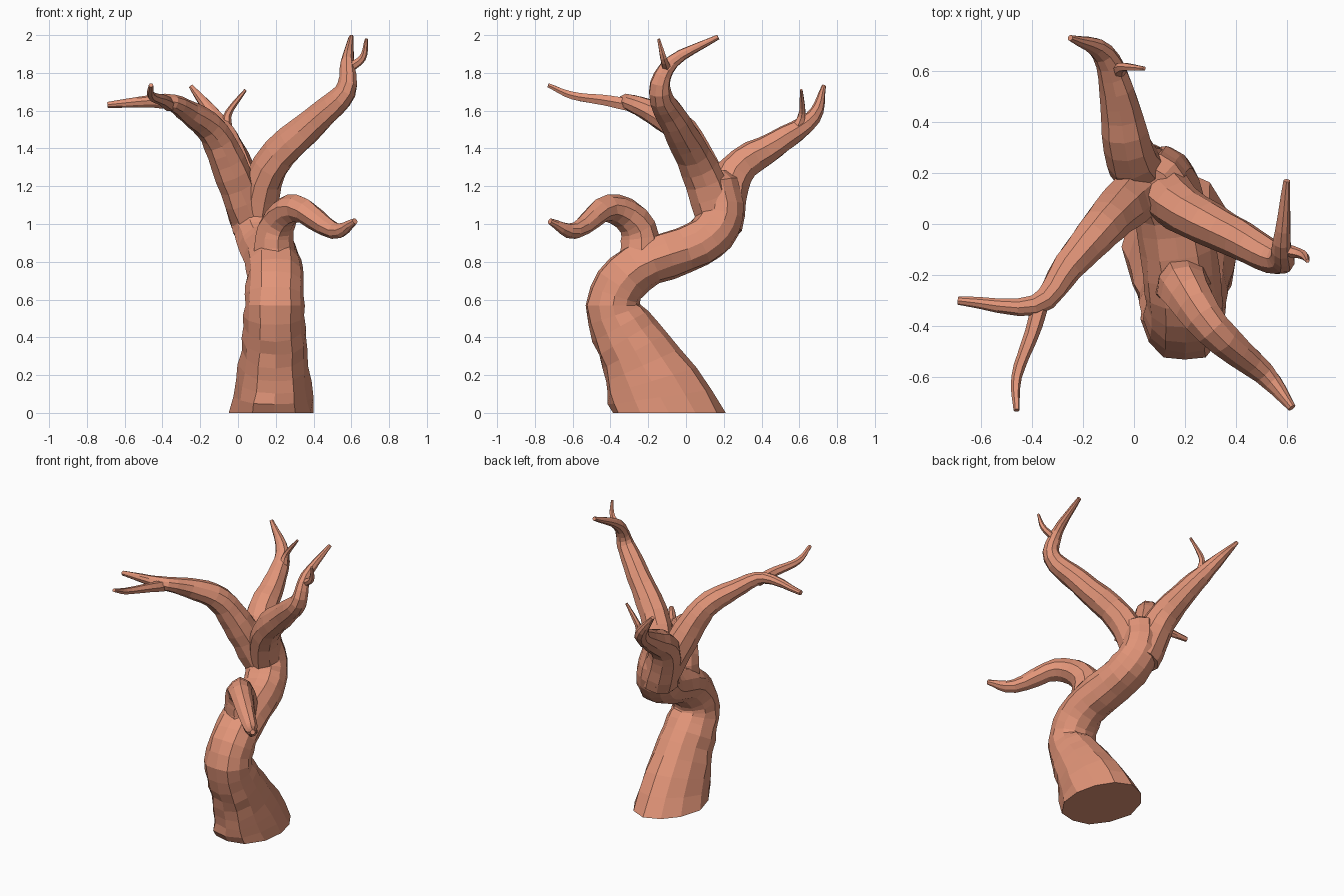
import bpy, bmesh, math, random
from mathutils import Vector

if "Cube" in bpy.data.objects:
    bpy.data.objects.remove(bpy.data.objects["Cube"])

random.seed(4)
bark = bpy.data.materials.new("bark")
bark.diffuse_color = (0.76, 0.30, 0.19, 1)
bark.use_nodes = True
bark.node_tree.nodes["Principled BSDF"].inputs["Base Color"].default_value = bark.diffuse_color


def spline(pts, steps):
    """Catmull-Rom curve through the points."""
    pts = [Vector(p) for p in pts]
    ext = [pts[0] * 2 - pts[1]] + pts + [pts[-1] * 2 - pts[-2]]
    out = []
    for a, b, c, d in zip(ext, ext[1:], ext[2:], ext[3:]):
        for s in range(steps):
            t = s / steps
            out.append(0.5 * (2 * b + (c - a) * t + (2 * a - 5 * b + 4 * c - d) * t * t
                              + (3 * b - a - 3 * c + d) * t ** 3))
    return out + [pts[-1]]


def limb(name, pts, radii, sides, grounded=False):
    """Closed, faceted, lumpy tube; radii(s, z) gives its two half widths."""
    pos = spline(pts, 4)
    last = len(pos) - 1
    lumps = [random.uniform(0.95, 1.07) for _ in range(sides)]
    bm = bmesh.new()
    u = Vector((1, 0, 0))
    rings = []
    for i, c in enumerate(pos):
        t = (pos[min(i + 1, last)] - pos[max(i - 1, 0)]).normalized()
        if grounded:  # foot starts level and tilts gradually
            t = Vector((0, 0, 1)).lerp(t, min(1, c.z / 0.3)).normalized()
        u = (u - t * u.dot(t)).normalized()
        v = t.cross(u)
        ra, rb = radii(i / last, c.z)
        ring = []
        for k in range(sides):
            a = math.tau * k / sides
            f = lumps[k] * random.uniform(0.96, 1.04)
            p = c + (u * math.cos(a) * ra + v * math.sin(a) * rb) * f
            if grounded:
                p.z = 0 if i == 0 else max(p.z, 0.02)
            ring.append(bm.verts.new(p))
        rings.append(ring)
    for lo, hi in zip(rings, rings[1:]):
        for k in range(sides):
            n = (k + 1) % sides
            bm.faces.new((lo[k], lo[n], hi[n], hi[k]))
    bm.faces.new(rings[0][::-1])
    bm.faces.new(rings[-1])
    bmesh.ops.recalc_face_normals(bm, faces=bm.faces)
    me = bpy.data.meshes.new(name)
    bm.to_mesh(me)
    bm.free()
    me.materials.append(bark)
    ob = bpy.data.objects.new(name, me)
    bpy.context.collection.objects.link(ob)
    return ob


def trunk_radii(s, z):
    k = 0.65 if s == 1 else 1
    return (k * (0.125 + 0.095 * math.exp(-z / 0.5)),
            k * (0.12 + 0.18 * math.exp(-(z / 0.38) ** 1.4)))


# S-shaped trunk with a wide oval foot
tree = limb("tree", [(.19, -.09, 0), (.2, -.27, .33), (.2, -.385, .57), (.2, -.26, .765),
                     (.15, .06, .89), (.1, .185, 1.04), (.06, .14, 1.26)],
            trunk_radii, 12, True)
bpy.context.view_layer.objects.active = tree


def grow(name, r0, r1, *pts):
    """Tapering branch welded into the tree's skin."""
    def taper(s, z):
        r = r1 + (r0 - r1) * (1 - s ** 1.2)
        return r, r
    branch = limb(name, pts, taper, 9 if r0 > 0.06 else 6)
    mod = tree.modifiers.new(name, "BOOLEAN")
    mod.operation = "UNION"
    mod.solver = "EXACT"
    mod.object = branch
    bpy.ops.object.modifier_apply(modifier=mod.name)
    bpy.data.objects.remove(branch)


crotch = Vector((.09, .185, .98))  # the three boughs spring from inside the trunk here

# left bough and its fork
grow("left_bough", .115, .016, crotch, (-.03, .08, 1.27), (-.13, -.02, 1.485),
     (-.26, -.17, 1.59), (-.39, -.32, 1.65), (-.69, -.3, 1.63))
grow("left_twig", .036, .012, (-.36, -.29, 1.63), (-.4, -.43, 1.655), (-.46, -.6, 1.68),
     (-.46, -.73, 1.735))

# right bough, rising to the top
grow("right_bough", .112, .013, crotch, (.17, .07, 1.3), (.41, -.06, 1.545),
     (.57, -.14, 1.7), (.58, -.07, 1.86), (.6, .17, 1.99))
grow("right_twig", .026, .008, (.58, -.1, 1.82), (.66, -.12, 1.88), (.68, -.145, 1.98))

# back bough
grow("back_bough", .122, .012, crotch, (-.01, .26, 1.27), (-.055, .48, 1.425),
     (-.12, .67, 1.56), (-.25, .73, 1.73))
grow("back_twig", .028, .008, (-.06, .59, 1.51), (-.05, .615, 1.59), (.04, .61, 1.71))

# drooping front branch
grow("front_branch", .115, .016, (.2, -.24, .74), (.2, -.25, .98), (.31, -.41, 1.085),
     (.51, -.585, .965), (.62, -.72, 1.015))
